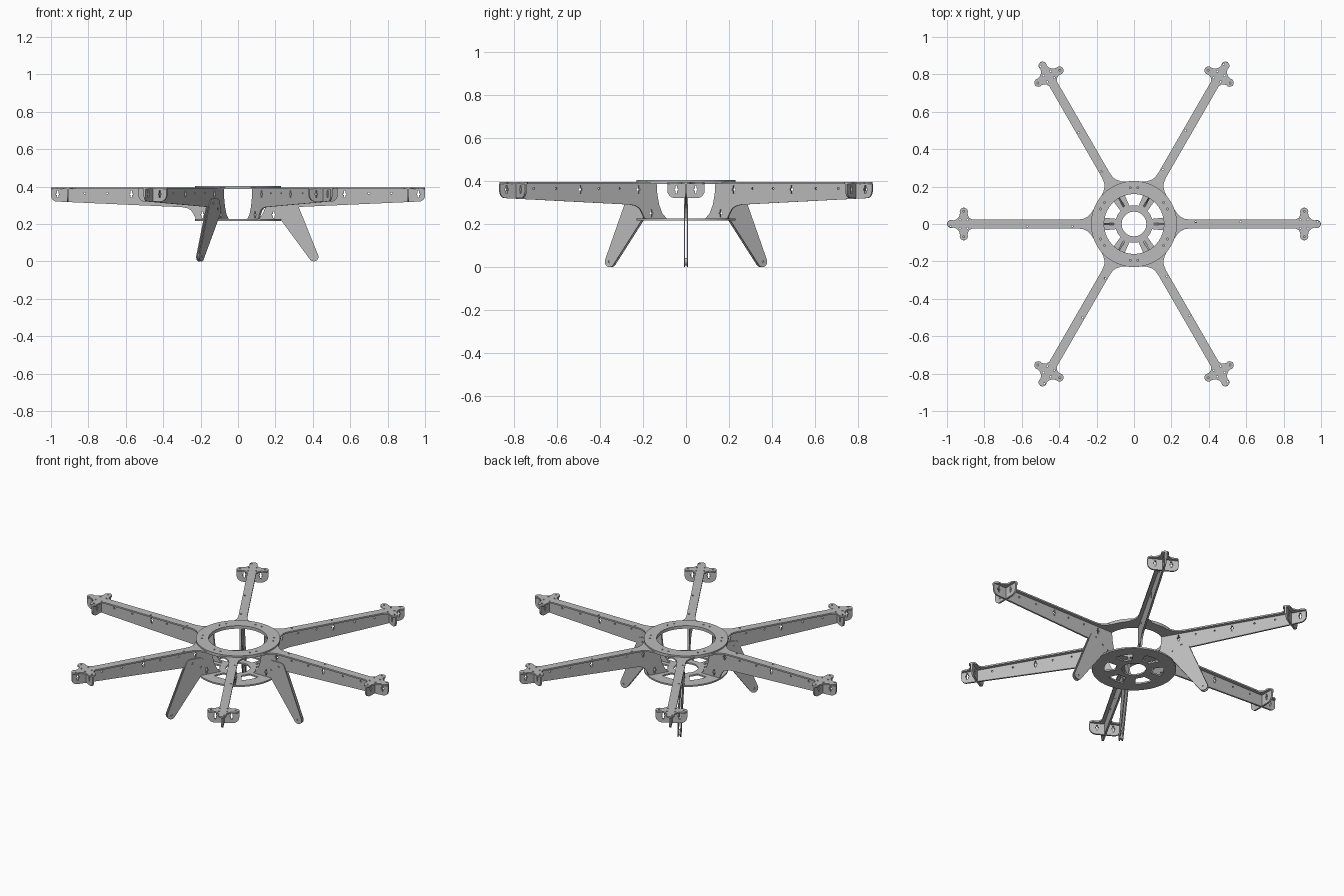
import bpy
from math import sin, cos, pi, radians
from mathutils import Matrix, Vector
from mathutils.geometry import convex_hull_2d

if "Cube" in bpy.data.objects:
    bpy.data.objects.remove(bpy.data.objects["Cube"])

grey = bpy.data.materials.new("plate_grey")
grey.use_nodes = True
grey.diffuse_color = (0.5, 0.5, 0.5, 1)
grey.node_tree.nodes["Principled BSDF"].inputs["Base Color"].default_value = (0.5, 0.5, 0.5, 1)

THICK = 0.009
RING_IN, RING_OUT = 0.16, 0.23
ARM_TOP = 0.395
BASE_TOP = 0.226


def arc(cx, cy, r, a0, a1, n=10):
    """Points on an arc, angles in degrees."""
    return [(cx + r * cos(radians(a0 + (a1 - a0) * i / n)),
             cy + r * sin(radians(a0 + (a1 - a0) * i / n))) for i in range(n + 1)]


def circle(cx, cy, r, n=12):
    return arc(cx, cy, r, 0, 360, n)[:-1]


def turn(pts, deg):
    c, s = cos(radians(deg)), sin(radians(deg))
    return [(x * c - y * s, x * s + y * c) for x, y in pts]


def plate(name, loops, matrix, thick=THICK):
    """Flat sheet cut from an outline with holes, centred on its own plane."""
    cu = bpy.data.curves.new(name, 'CURVE')
    cu.dimensions = '2D'
    cu.fill_mode = 'BOTH'
    cu.extrude = thick / 2
    for pts in loops:
        sp = cu.splines.new('POLY')
        sp.points.add(len(pts) - 1)
        for p, (x, y) in zip(sp.points, pts):
            p.co = (x, y, 0, 1)
        sp.use_cyclic_u = True
    tmp = bpy.data.objects.new(name + "_outline", cu)
    bpy.context.collection.objects.link(tmp)
    deps = bpy.context.evaluated_depsgraph_get()
    me = bpy.data.meshes.new_from_object(tmp.evaluated_get(deps))
    bpy.data.objects.remove(tmp)
    me.name = name
    me.transform(matrix)
    for f in me.polygons:
        f.use_smooth = False
    me.materials.clear()
    me.materials.append(grey)
    ob = bpy.data.objects.new(name, me)
    bpy.context.collection.objects.link(ob)
    return ob


def level(top):
    return Matrix.Translation((0, 0, top - THICK / 2))


# Top star: ring, six flared arms and three-lobed motor mounts in one sheet
half_arm = [(0.232, 0.055), (0.25, 0.038), (0.27, 0.028), (0.3, 0.024),
            (0.865, 0.024), (0.882, 0.034), (0.888, 0.046)]
half_arm += arc(0.91, 0.065, 0.022, 200, -20)
half_arm += [(0.933, 0.045), (0.94, 0.034), (0.952, 0.024)]
half_arm += arc(0.977, 0, 0.022, 120, 0, 6)
arm = [(x, -y) for x, y in half_arm] + half_arm[-2::-1]
star, holes = [], [circle(0, 0, RING_IN, 64)]
mount_holes = [(0.91, 0.068), (0.91, -0.068), (0.98, 0.012), (0.93, 0.022),
               (0.93, -0.022), (0.89, 0.022), (0.89, -0.022),
               (0.57, 0.012), (0.33, 0.012)]
for k in range(6):
    star += turn(arm, 60 * k) + arc(0, 0, RING_OUT, 60 * k + 20, 60 * k + 40)
    holes += [turn(circle(x, y, 0.005, 8), 60 * k) for x, y in mount_holes]
plate("top_star", [star] + holes, level(ARM_TOP))

# Cover ring lying on the star
bolts = [turn(circle(0.195, s * 0.02, 0.005, 8), 60 * k + 30)
         for k in range(6) for s in (-1, 1)]
plate("top_ring", [circle(0, 0, RING_OUT, 64), circle(0, 0, RING_IN, 64)] + bolts,
      level(ARM_TOP + THICK))

# Bottom plate: spoked wheel
windows = [arc(0, 0, 0.162, 60 * k + 12, 60 * k + 48)
           + arc(0, 0, 0.1, 60 * k + 44, 60 * k + 16) for k in range(6)]
plate("bottom_plate", [circle(0, 0, RING_OUT, 64), circle(0, 0, 0.066, 40)] + windows,
      level(BASE_TOP))


# Upright sheets
def slot(x, z):
    """Cross-shaped nut slot."""
    a, b, c = 0.004, 0.009, 0.018
    return [(x - a, z - c), (x + a, z - c), (x + a, z - a), (x + b, z - a),
            (x + b, z + a), (x + a, z + a), (x + a, z + c), (x - a, z + c),
            (x - a, z + a), (x - b, z + a), (x - b, z - a), (x - a, z - a)]


under = ARM_TOP - THICK
web = [(0.16, under), (0.157, 0.34), (0.147, 0.29), (0.13, 0.25), (0.107, BASE_TOP),
       (0.225, BASE_TOP), (0.236, 0.25), (0.25, 0.272), (0.27, 0.284), (0.3, 0.29)]
web += arc(0.968, 0.352, 0.032, 270, 360, 6) + [(1.0, under)]
web_holes = [slot(x, 0.36) for x in (0.26, 0.57, 0.965)] + [slot(0.19, 0.25)]
web_holes += [circle(x, 0.365, 0.005, 8) for x in (0.36, 0.47, 0.7, 0.82)]

brace = arc(-0.05, 0.357, 0.037, 180, 270, 6) + arc(0.05, 0.357, 0.037, 270, 360, 6)
brace += [(0.087, under), (-0.087, under)]
brace_holes = [slot(s * 0.045, 0.36) for s in (-1, 1)]

# Leg outline: hull of round corners
dots = []
for x, z, r in ((0.405, 0.025, 0.025), (0.29, 0.31, 0.025),
                (0.235, 0.31, 0.025), (0.225, 0.27, 0.025)):
    dots += circle(x, z, r, 20)
leg = [dots[i] for i in convex_hull_2d([Vector(p) for p in dots])]
leg_holes = [circle(x, z, 0.006, 8) for x, z in ((0.405, 0.025), (0.28, 0.31), (0.23, 0.28))]

stand = Matrix.Rotation(pi / 2, 4, 'X')
for k in range(6):
    spin = Matrix.Rotation(k * pi / 3, 4, 'Z')
    plate(f"arm_web_{k + 1}", [web] + web_holes, spin @ stand, 0.01)
    cross = Matrix.Translation((0.91, 0, 0)) @ Matrix.Rotation(pi / 2, 4, 'Z') @ stand
    plate(f"mount_brace_{k + 1}", [brace] + brace_holes, spin @ cross, 0.01)
    # Every second arm carries a leg made of two sheets and a foot spacer
    if k % 2 == 0:
        for side, word in ((1, "left"), (-1, "right")):
            shift = Matrix.Translation((0, side * 0.0077, 0))
            plate(f"leg_{word}_{k // 2 + 1}", [leg] + leg_holes, spin @ shift @ stand, 0.005)
        plate(f"foot_spacer_{k // 2 + 1}", [circle(0.405, 0.025, 0.018)], spin @ stand, 0.0102)
